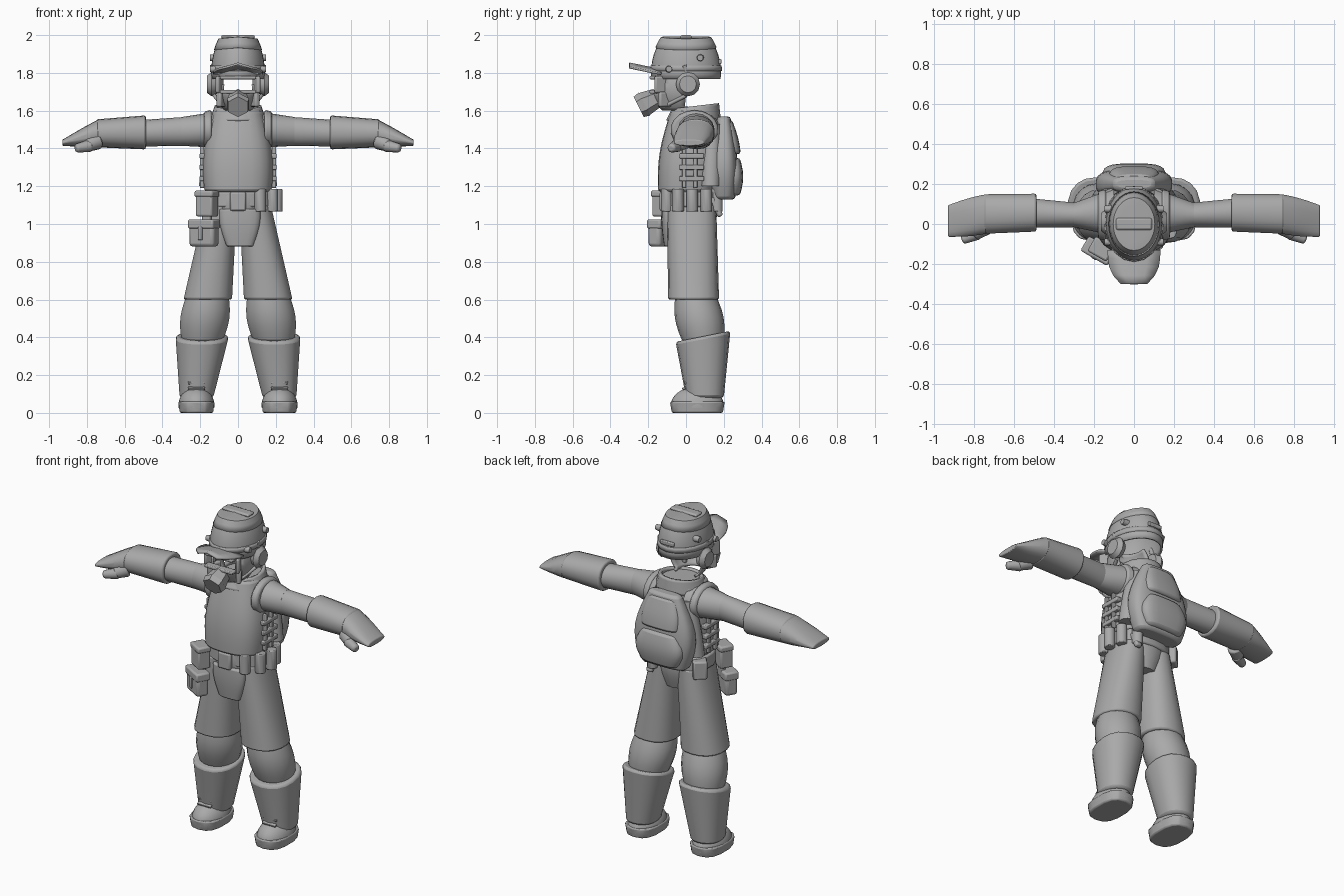
import bpy, bmesh
from math import sin, cos, pi, copysign, radians
from mathutils import Vector, Matrix, Euler

startup_cube = bpy.data.objects.get("Cube")
if startup_cube:
    bpy.data.objects.remove(startup_cube)

shade = (0.4, 0.4, 0.4, 1)
grey = bpy.data.materials.new("plain grey")
grey.use_nodes = True
grey.diffuse_color = shade
grey.node_tree.nodes["Principled BSDF"].inputs["Base Color"].default_value = shade


def finish(name, bm, pair=False, shell=0, bevel=0):
    """Turn a bmesh into a smooth shaded object; pair adds a mirrored twin."""
    bmesh.ops.recalc_face_normals(bm, faces=bm.faces)
    mesh = bpy.data.meshes.new(name)
    bm.to_mesh(mesh)
    bm.free()
    mesh.materials.append(grey)
    mesh.shade_smooth()
    mesh.set_sharp_from_angle(angle=radians(40))
    part = bpy.data.objects.new(name, mesh)
    bpy.context.scene.collection.objects.link(part)
    if shell:
        part.modifiers.new("shell", "SOLIDIFY").thickness = shell
    if bevel:
        modifier = part.modifiers.new("bevel", "BEVEL")
        modifier.width, modifier.segments = bevel, 2
    if pair:
        part.modifiers.new("mirror", "MIRROR").use_mirror_merge = False
    return part


def power(value, exponent):
    return copysign(abs(value) ** exponent, value)


def tube(name, start, end, size, end_size, bulge=0, square=1, tilt=0,
         sides=18, steps=6, cap=True, **options):
    """Sweep a rounded section along x or z, swelling by bulge in the middle."""
    start, end = Vector(start), Vector(end)
    size, end_size = Vector(size), Vector(end_size)
    sideways = abs(end.x - start.x) > abs(end.z - start.z)
    bm = bmesh.new()
    loops = []
    for step in range(steps + 1):
        t = step / steps
        centre = start.lerp(end, t)
        radius = size.lerp(end_size, t) * (1 + bulge * sin(pi * t))
        loop = []
        for side in range(sides):
            angle = 2 * pi * (side + 0.5) / sides
            a = radius.x * power(cos(angle), square)
            b = radius.y * power(sin(angle), square)
            offset = (0, a, b) if sideways else (a, b, tilt * b * (1 - t))
            loop.append(bm.verts.new(centre + Vector(offset)))
        loops.append(loop)
    for lower, upper in zip(loops, loops[1:]):
        for i in range(sides):
            j = (i + 1) % sides
            bm.faces.new((lower[i], lower[j], upper[j], upper[i]))
    if cap:
        bm.faces.new(loops[0])
        bm.faces.new(loops[-1])
    return finish(name, bm, **options)


def ball(name, centre, radii, drop, top=None, droop=0, **options):
    """Ellipsoid without the faces chosen by the drop rule, flattened at top."""
    bm = bmesh.new()
    matrix = Matrix.LocRotScale(Vector(centre), None, Vector(radii))
    bmesh.ops.create_uvsphere(bm, u_segments=32, v_segments=24, radius=1, matrix=matrix)
    unwanted = [f for f in bm.faces if drop(f.calc_center_median())]
    bmesh.ops.delete(bm, geom=unwanted, context="FACES")
    for v in bm.verts:
        if top:
            v.co.z = min(v.co.z, top)
        v.co.z -= droop * abs(v.co.x)
    return finish(name, bm, **options)


def box(name, centre, size, turn=0, lean=0, bevel=.01, **options):
    bm = bmesh.new()
    rotation = Euler((radians(lean), 0, radians(turn)))
    matrix = Matrix.LocRotScale(Vector(centre), rotation, Vector(size))
    bmesh.ops.create_cube(bm, size=1, matrix=matrix)
    return finish(name, bm, bevel=bevel, **options)


def rod(name, start, end, radius, end_radius, sides=12, **options):
    start, end = Vector(start), Vector(end)
    along = end - start
    bm = bmesh.new()
    matrix = Matrix.Translation((start + end) / 2) @ along.to_track_quat("Z", "Y").to_matrix().to_4x4()
    bmesh.ops.create_cone(bm, cap_ends=True, segments=sides, radius1=radius,
                          radius2=end_radius, depth=along.length, matrix=matrix)
    return finish(name, bm, **options)


# Legs and boots
tube("trouser_leg", (.09, .03, 1.1), (.16, .04, .6), (.085, .13), (.13, .135),
     square=.85, bevel=.01, pair=True)
tube("knee_bag", (.16, .05, .63), (.19, .09, .38), (.11, .105), (.11, .11),
     bulge=.2, bevel=.01, pair=True)
tube("boot_shaft", (.19, .09, .405), (.22, .1, .08), (.142, .145), (.09, .1),
     tilt=.2, square=.9, bevel=.015, pair=True)
ball("boot_foot", (.22, .06, .04), (.095, .14, .1), lambda c: c.z < .03, pair=True)
tube("boot_sole", (.22, .06, 0), (.22, .06, .06), (.09, .135), (.098, .145),
     square=.75, sides=14, steps=2, bevel=.008, pair=True)
for row in range(3):
    box("boot_lace", (.22, row * .01 - .01, .13 + row * .03), (.09, .02, .012),
        lean=25, bevel=.003, pair=True)

# Trunk
tube("pelvis", (0, .03, .96), (0, .02, 1.2), (.1, .11), (.17, .13), bulge=.2)
tube("belt", (0, .03, 1.09), (0, .03, 1.17), (.19, .146), (.187, .146),
     square=.85, steps=2, bevel=.008)
tube("vest", (0, 0, 1.17), (0, .04, 1.6), (.178, .148), (.13, .12), bulge=.18,
     square=.75, sides=22, steps=8, bevel=.015)
tube("collar", (0, .05, 1.625), (0, .04, 1.55), (.125, .125), (.15, .145),
     tilt=.12, cap=False, shell=.02)
tube("vest_arm_rim", (.14, .045, 1.5), (.18, .045, 1.5), (.13, .105), (.12, .095),
     steps=2, bevel=.01, pair=True)
tube("vest_side_wing", (.16, .13, 1.2), (.11, .14, 1.53), (.05, .05), (.04, .04),
     bulge=.15, sides=10, pair=True)
for row in range(3):
    box("vest_side_strap", (.187, .03, 1.24 + row * .06), (.035, .13, .026),
        bevel=.005, pair=True)
for y in (-.01, .05):
    box("vest_side_webbing", (.19, y, 1.3), (.022, .02, .22), bevel=.004, pair=True)

# Arms and gloves
tube("shoulder", (.1, .06, 1.5), (.3, .045, 1.49), (.12, .097), (.062, .076), pair=True)
tube("sleeve", (.29, .045, 1.49), (.52, .055, 1.48), (.062, .076), (.075, .07), pair=True)
tube("glove_cuff", (.488, .057, 1.485), (.75, .05, 1.48), (.096, .09), (.1, .074),
     square=.9, bevel=.01, pair=True)
tube("hand", (.74, .05, 1.48), (.93, .015, 1.43), (.1, .072), (.08, .016),
     square=.85, bulge=.06, bevel=.01, pair=True)
rod("thumb_base", (.74, -.01, 1.44), (.8, -.05, 1.415), .045, .034, bevel=.01, pair=True)
rod("thumb_tip", (.78, -.045, 1.415), (.86, -.08, 1.4), .034, .022, bevel=.01, pair=True)

# Backpack
tube("backpack", (0, .2, 1.13), (0, .2, 1.57), (.15, .06), (.1, .035), bulge=.5,
     square=.65, sides=22, steps=8, bevel=.015)
tube("backpack_pocket", (0, .24, 1.15), (0, .24, 1.35), (.115, .045), (.11, .045),
     bulge=.4, square=.6, sides=22, bevel=.015)
tube("backpack_lid", (0, .23, 1.37), (0, .21, 1.55), (.125, .06), (.085, .035),
     bulge=.15, square=.6, sides=22, bevel=.015)

# Belt gear
box("buckle", (0, -.125, 1.12), (.085, .03, .1))
box("belt_pouch", (-.165, -.125, 1.105), (.1, .075, .13), turn=-30)
box("belt_pouch_lid", (-.165, -.125, 1.16), (.11, .085, .035), turn=-30)
box("hip_case", (-.18, -.135, .95), (.15, .075, .14), turn=-30, bevel=.018)
box("hip_case_lid", (-.18, -.135, 1), (.155, .085, .05), turn=-30)
box("hip_case_clasp", (-.2, -.17, .95), (.025, .012, .07), turn=-30, bevel=.004)
box("hip_case_strap", (-.165, -.11, 1.04), (.05, .03, .12), turn=-30)
for slot in range(5):
    angle = radians(slot * 28 - 55)
    x, y = .205 * cos(angle), .03 + .16 * sin(angle)
    rod("belt_canister", (x, y, 1.065), (x, y, 1.185), .031, .031, bevel=.005)
box("rear_belt_pouch", (-.17, .11, 1.11), (.08, .08, .11), turn=40)
box("rear_tool", (.12, .16, 1.09), (.04, .03, .11), lean=25)
tube("groin_flap", (.01, -.085, .88), (.01, -.09, 1.08), (.07, .03), (.11, .04),
     bulge=.15, square=.7, bevel=.01)

# Helmet
ball("helmet", (0, 0, 1.8), (.142, .185, .25), lambda c: c.z < 1.78, top=1.98, shell=.012)
ball("helmet_cover", (0, 0, 1.8), (.147, .187, .27), lambda c: c.z < 1.93,
     top=1.992, droop=.1, shell=.01)
tube("helmet_band", (0, 0, 1.81), (0, 0, 1.84), (.147, .19), (.146, .189),
     steps=2, cap=False, shell=.01)
box("helmet_top_rail", (0, 0, 1.99), (.18, .06, .02))
box("helmet_rear_vent", (0, .18, 1.86), (.09, .016, .025), bevel=.005)
for y, z in ((.075, 1.88), (-.09, 1.82)):
    rod("helmet_bolt", (.11, y, z), (.148, y, z), .02, .016, pair=True)

# Cap brim, narrowing forwards and raised along the middle
bm = bmesh.new()
rows = []
for step in range(5):
    t = step / 4
    half_width = .132 - .065 * t ** 3
    rows.append([bm.verts.new((half_width * k, -.13 - .17 * t, 1.8 + .035 * t + .02 * (1 - abs(k))))
                 for k in (-1, -.5, 0, .5, 1)])
for near, far in zip(rows, rows[1:]):
    for i in range(4):
        bm.faces.new((near[i], near[i + 1], far[i + 1], far[i]))
finish("brim", bm, shell=.012)


# Face shell, open behind and across the eyes
def face_opening(c):
    eyes = abs(c.x) < .09 and 1.7 < c.z < 1.775
    return eyes or c.y > 0 or not 1.6 < c.z < 1.82


ball("face_mask", (0, -.03, 1.72), (.118, .155, .15), face_opening, shell=.012)

# Goggle frame, breathing mask and headset
for z in (1.7, 1.775):
    box("goggle_rail", (0, -.17, z), (.19, .045, .018), bevel=.005)
box("goggle_side", (.098, -.135, 1.738), (.022, .07, .09), turn=25, pair=True)
rod("filter", (0, -.15, 1.67), (0, -.225, 1.633), .05, .066, sides=6)
rod("filter_rim", (0, -.22, 1.635), (0, -.25, 1.62), .068, .06, sides=6)
box("mask_cheek", (.085, -.11, 1.66), (.03, .08, .08), turn=30, pair=True)
rod("earmuff", (.11, .01, 1.74), (.14, .01, 1.74), .05, .064, pair=True)
rod("earmuff_cap", (.14, .01, 1.74), (.165, .01, 1.74), .064, .045, pair=True)
rod("headset_arm", (.128, .01, 1.79), (.135, -.01, 1.84), .014, .014, pair=True)
rod("headset_boom", (.125, 0, 1.68), (.085, -.1, 1.63), .01, .01, pair=True)
